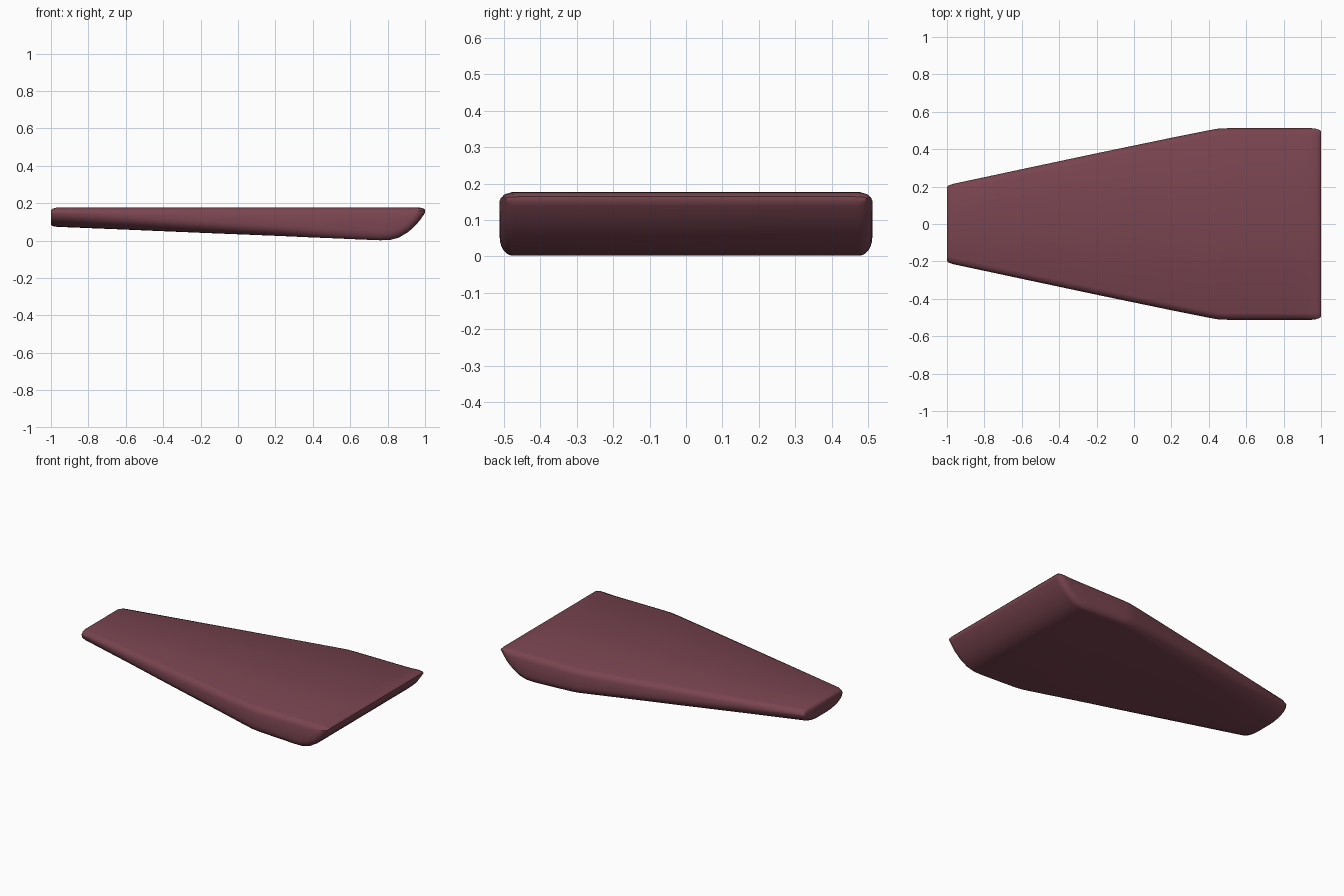
import bpy, bmesh, math

if "Cube" in bpy.data.objects:
    bpy.data.objects.remove(bpy.data.objects["Cube"])

TOP = 0.177
# stations along x: (x, half width, bottom z, top z)
stations = [
    (-1.0, 0.196, 0.085, 0.163), (-0.993, 0.206, 0.078, 0.170), (-0.97, 0.214, 0.074, TOP),
    (-0.6, 0.293, 0.059, TOP), (-0.2, 0.378, 0.042, TOP), (0.2, 0.461, 0.026, TOP),
    (0.40, 0.501, 0.017, TOP), (0.45, 0.510, 0.015, TOP), (0.50, 0.512, 0.013, TOP),
    (0.66, 0.512, 0.006, TOP), (0.76, 0.512, 0.002, TOP), (0.81, 0.512, 0.003, TOP),
    (0.86, 0.512, 0.016, TOP), (0.91, 0.512, 0.046, TOP), (0.95, 0.512, 0.082, TOP),
    (0.975, 0.509, 0.112, 0.176), (0.993, 0.503, 0.138, 0.172), (1.0, 0.497, 0.150, 0.164),
]


def section(x, w, zb, zt):
    """Closed ring: flat top, softened rim, belly round at the tail and boxy at the nose."""
    t = min(1, max(0, (x + 1) / 1.5))
    h = zt - zb
    ry = 0.155 + (0.036 - 0.155) * t
    rz = min(0.075 + (0.05 - 0.075) * t, h * 0.75)
    rim = min(0.036, h * 0.25)
    half = [(w - 0.035, zt), (w - 0.012, zt - rim * 0.3), (w, zt - rim)]
    for i in range(7):
        a = math.pi / 2 * i / 6
        half.append((w - ry * (1 - math.cos(a)), zb + rz * (1 - math.sin(a))))
    return [(x, y, z) for y, z in half] + [(x, -y, z) for y, z in reversed(half)]


# lofted wedge body
bm = bmesh.new()
rings = [[bm.verts.new(p) for p in section(*s)] for s in stations]
for a, b in zip(rings, rings[1:]):
    n = len(a)
    for i in range(n):
        j = (i + 1) % n
        bm.faces.new((a[i], a[j], b[j], b[i]))
bm.faces.new(rings[0])
bm.faces.new(rings[-1])
bmesh.ops.recalc_face_normals(bm, faces=bm.faces[:])
mesh = bpy.data.meshes.new("wedge_body")
bm.to_mesh(mesh)
bm.free()
body = bpy.data.objects.new("wedge_body", mesh)
bpy.context.collection.objects.link(body)

mat = bpy.data.materials.new("dark_rose")
mat.diffuse_color = (0.19, 0.058, 0.08, 1)
mat.use_nodes = True
mat.node_tree.nodes["Principled BSDF"].inputs["Base Color"].default_value = mat.diffuse_color
mesh.materials.append(mat)

# smooth shading with crisp end edges
bpy.context.view_layer.objects.active = body
body.select_set(True)
bpy.ops.object.shade_smooth_by_angle(angle=math.radians(40))
